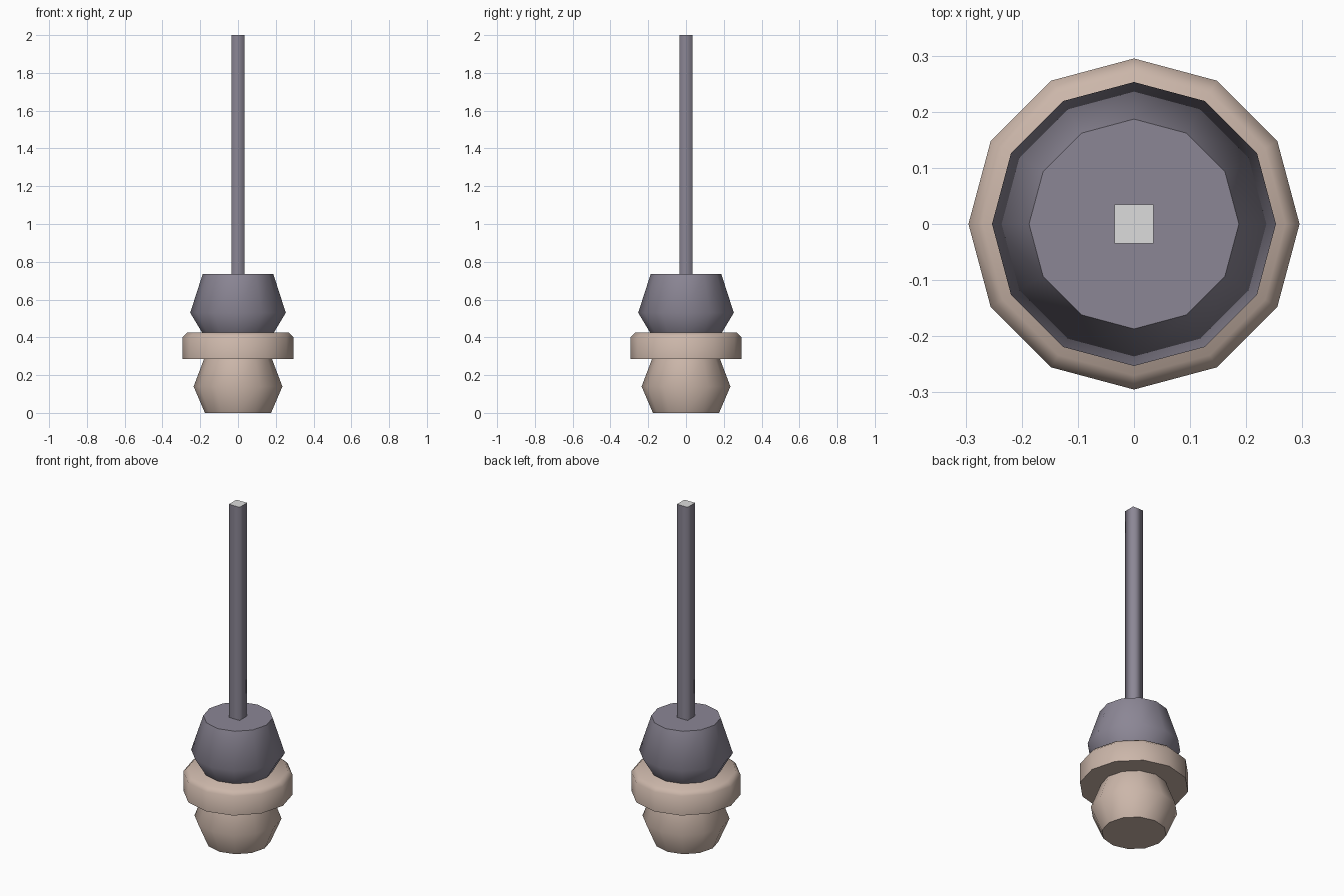
import bpy, bmesh, math

old = bpy.data.objects.get("Cube")
if old:
    bpy.data.objects.remove(old, do_unlink=True)


def material(name, rgb):
    m = bpy.data.materials.new(name)
    m.use_nodes = True
    m.diffuse_color = (*rgb, 1)
    m.node_tree.nodes["Principled BSDF"].inputs["Base Color"].default_value = (*rgb, 1)
    return m


tan = material("warm_tan", (0.60, 0.47, 0.40))
slate = material("purple_grey", (0.26, 0.24, 0.30))
pale = material("pale_grey", (0.72, 0.72, 0.72))


def finish(name, bm, mats, sharp_angle):
    """Recalculate normals, shade smooth and keep steep edges crisp."""
    bmesh.ops.recalc_face_normals(bm, faces=bm.faces)
    for f in bm.faces:
        f.smooth = True
    for e in bm.edges:
        e.smooth = e.calc_face_angle(math.pi) < math.radians(sharp_angle)
    mesh = bpy.data.meshes.new(name)
    bm.to_mesh(mesh)
    bm.free()
    for m in mats:
        mesh.materials.append(m)
    obj = bpy.data.objects.new(name, mesh)
    bpy.context.collection.objects.link(obj)
    return obj


def lathe(name, profile, mat, sides=12):
    """Closed turned solid from (radius, height) pairs, bottom to top."""
    bm = bmesh.new()
    rings = []
    for r, z in profile:
        rings.append([bm.verts.new((r * math.cos(a), r * math.sin(a), z))
                      for a in (math.tau * i / sides for i in range(sides))])
    for low, high in zip(rings, rings[1:]):
        for i in range(sides):
            j = (i + 1) % sides
            bm.faces.new((low[i], low[j], high[j], high[i]))
    bm.faces.new(rings[0][::-1])
    bm.faces.new(rings[-1])
    return finish(name, bm, [mat], 55)


# Turned body: rounded foot, wide collar with bevelled rim, upper bulb
lathe("foot", [(0.175, 0), (0.235, 0.14), (0.18, 0.285)], tan)
lathe("collar", [(0.295, 0.285), (0.295, 0.40), (0.27, 0.425)], tan)
lathe("bulb", [(0.19, 0.425), (0.253, 0.53), (0.187, 0.735)], slate)

# Square rod with softly shaded sides and a pale end face
bm = bmesh.new()
bmesh.ops.create_cube(bm, size=1)
for v in bm.verts:
    v.co = (v.co.x * 0.07, v.co.y * 0.07, 2.0 if v.co.z > 0 else 0.735)
bm.normal_update()
for f in bm.faces:
    f.material_index = 1 if f.normal.z > 0.5 else 0
rod = finish("rod", bm, [slate, pale], 100)
for e in rod.data.edges:
    heights = [rod.data.vertices[i].co.z for i in e.vertices]
    e.use_edge_sharp = abs(heights[0] - heights[1]) < 0.01
